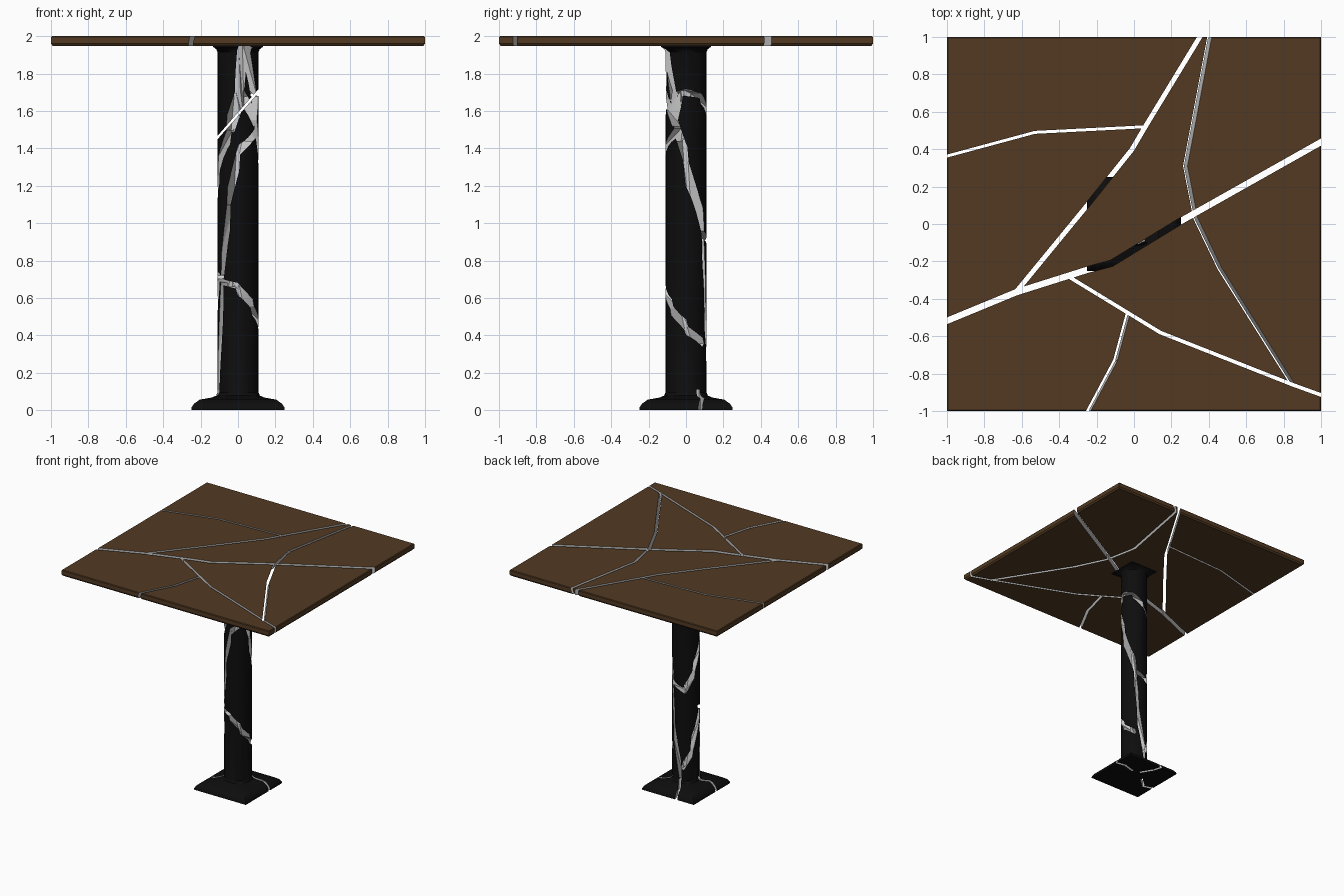
import bpy, bmesh
from math import cos, sin, radians
from mathutils import Vector as V

if "Cube" in bpy.data.objects:
    bpy.data.objects.remove(bpy.data.objects["Cube"])


def material(name, rgb):
    m = bpy.data.materials.new(name)
    m.diffuse_color = (*rgb, 1)
    m.use_nodes = True
    m.node_tree.nodes["Principled BSDF"].inputs["Base Color"].default_value = m.diffuse_color
    return m


WOOD = material("brown_wood", (0.085, 0.042, 0.016))
IRON = material("black_iron", (0.004, 0.004, 0.004))
GREY = material("grey_break", (0.6, 0.6, 0.6))


def finish(bm, name, mat):
    bmesh.ops.recalc_face_normals(bm, faces=bm.faces)
    me = bpy.data.meshes.new(name)
    bm.to_mesh(me)
    bm.free()
    ob = bpy.data.objects.new(name, me)
    ob.data.materials.append(mat)
    bpy.context.collection.objects.link(ob)
    return ob


def loft(rings):
    bm = bmesh.new()
    rows = [[bm.verts.new(p) for p in r] for r in rings]
    n = len(rows[0])
    for a, b in zip(rows, rows[1:]):
        for i in range(n):
            bm.faces.new((a[i], a[(i + 1) % n], b[(i + 1) % n], b[i]))
    bm.faces.new(rows[0])
    bm.faces.new(rows[-1])
    return bm


def crack(outer, inner, width):
    """Thin slab cutters along a path, one convex hull per segment."""
    cutters = []
    for o1, o2, n1, n2 in zip(outer, outer[1:], inner, inner[1:]):
        ext = (o2 - o1).normalized() * width * 0.2
        bm = bmesh.new()
        for o, n, e in ((o1, n1, -ext), (o2, n2, ext)):
            w = (o2 - o1).cross(n - o).normalized() * width / 2
            for p in (o + w, n + w, n - w, o - w):
                bm.verts.new(p + e)
        res = bmesh.ops.convex_hull(bm, input=bm.verts)
        loose = [v for v in bm.verts if not v.link_faces]
        bmesh.ops.delete(bm, geom=loose, context='VERTS')
        ob = finish(bm, "crack_cutter", GREY)
        ob.hide_render = True
        cutters.append(ob)
    return cutters


def flat_crack(pts, width, z0, z1, tilt=(0, 0)):
    t = V((*tilt, 0))
    return crack([V((x, y, z1)) - t / 2 for x, y in pts],
                 [V((x, y, z0)) + t * 1.5 for x, y in pts], width)


def pole_crack(pts, width):
    def ring(r):
        return [V((r * cos(radians(a)), r * sin(radians(a)), z)) for a, z in pts]
    return crack(ring(0.15), ring(0.03), width)


def cut(ob, cutters):
    for c in cutters:
        m = ob.modifiers.new("crack", 'BOOLEAN')
        m.operation, m.solver, m.object = 'DIFFERENCE', 'EXACT', c
        m.material_mode = 'TRANSFER'
    dg = bpy.context.evaluated_depsgraph_get()
    me = bpy.data.meshes.new_from_object(ob.evaluated_get(dg))
    ob.modifiers.clear()
    ob.data = me
    for c in cutters:
        bpy.data.objects.remove(c)
    bpy.ops.object.select_all(action='DESELECT')
    ob.select_set(True)
    bpy.context.view_layer.objects.active = ob
    bpy.ops.object.shade_smooth_by_angle(angle=radians(30))


# Square top, edges slightly eased
def square(h, z):
    return [V((x * h, y * h, z)) for x, y in ((-1, -1), (1, -1), (1, 1), (-1, 1))]


top = finish(loft([square(0.99, 1.947), square(1, 1.96), square(1, 1.994),
                   square(0.995, 2)]), "table_top", WOOD)

# Cracks that split the top
top_paths = [
    ([(-0.64, -0.375), (-0.25, 0.1), (-0.01, 0.4), (0.06, 0.52), (0.37, 1.03)], 0.026, (0, 0)),
    ([(-1.03, -0.53), (-0.63, -0.365), (-0.25, -0.245), (-0.12, -0.21),
      (0.24, 0.01), (1.03, 0.455)], 0.034, (0, 0)),
    ([(-1.03, 0.355), (-0.53, 0.49), (0.06, 0.52)], 0.016, (0, 0)),
    ([(0.41, 1.03), (0.275, 0.31), (0.33, 0.03), (0.46, -0.24), (0.85, -0.86)],
     0.022, (-0.02, 0)),
    ([(-0.36, -0.275), (0.14, -0.58), (0.85, -0.86), (1.03, -0.925)], 0.02, (0, 0)),
    ([(-0.03, -0.47), (-0.1, -0.73), (-0.26, -1.03)], 0.022, (-0.012, 0)),
]
cut(top, [c for p, w, t in top_paths for c in flat_crack(p, w, 1.92, 2.03, t)])


# Pole with square foot and square cap: (half size, z, squareness)
def ring(h, z, sq, n=24):
    pts = []
    for i in range(n):
        c, s = cos(radians(360 * i / n)), sin(radians(360 * i / n))
        r = h * (1 - sq + sq / max(abs(c), abs(s)))
        pts.append((r * c, r * s, z))
    return pts


profile = [(0.25, 0, 1), (0.248, 0.015, 1), (0.235, 0.035, 1), (0.205, 0.056, 1),
           (0.14, 0.068, 0.8), (0.117, 0.078, 0.3), (0.11, 0.095, 0),
           (0.11, 1.915, 0), (0.116, 1.93, 0.5), (0.133, 1.943, 1), (0.133, 1.947, 1)]
pole = finish(loft([ring(*p) for p in profile]), "pole_and_foot", IRON)

# Cracks round the pole: (angle, z)
pole_paths = [
    ([(-162, 0.08), (-140, 0.7), (-117, 1.1), (-90, 1.37), (-30, 1.5)], 0.022),
    ([(-175, 0.73), (-140, 0.69), (-90, 0.66), (-45, 0.55), (0, 0.44), (55, 0.35)], 0.025),
    ([(-65, 1.96), (-30, 1.55), (0, 1.33), (55, 0.95), (120, 0.87), (160, 1.05),
      (200, 1.28), (245, 1.5)], 0.026),
    ([(-30, 1.55), (-16, 1.7), (47, 1.68), (90, 1.58)], 0.025),
    ([(-78, 1.96), (-85, 1.7), (-112, 1.5)], 0.05),
    ([(-85, 1.72), (-35, 1.53)], 0.035),
    ([(55, 0.95), (67, 0.6), (103, 0.1)], 0.018),
    ([(200, 0.73), (150, 0.36), (112, 0.2)], 0.025),
]
cutters = [c for p, w in pole_paths for c in pole_crack(p, w)]

# Slanted break right through the pole
slant = ((-0.16, 1.40), (0.16, 1.765))
cutters += crack([V((x, -0.2, z)) for x, z in slant],
                 [V((x, 0.2, z)) for x, z in slant], 0.012)

# Cracks across the foot
for p in ([(0.07, 0.06), (0.17, 0.09), (0.28, 0.07)],
          [(0.0, 0.08), (-0.06, 0.18), (-0.09, 0.28)],
          [(-0.08, 0.0), (-0.17, -0.08), (-0.28, -0.05)]):
    cutters += flat_crack(p, 0.022, -0.03, 0.11)
cut(pole, cutters)
